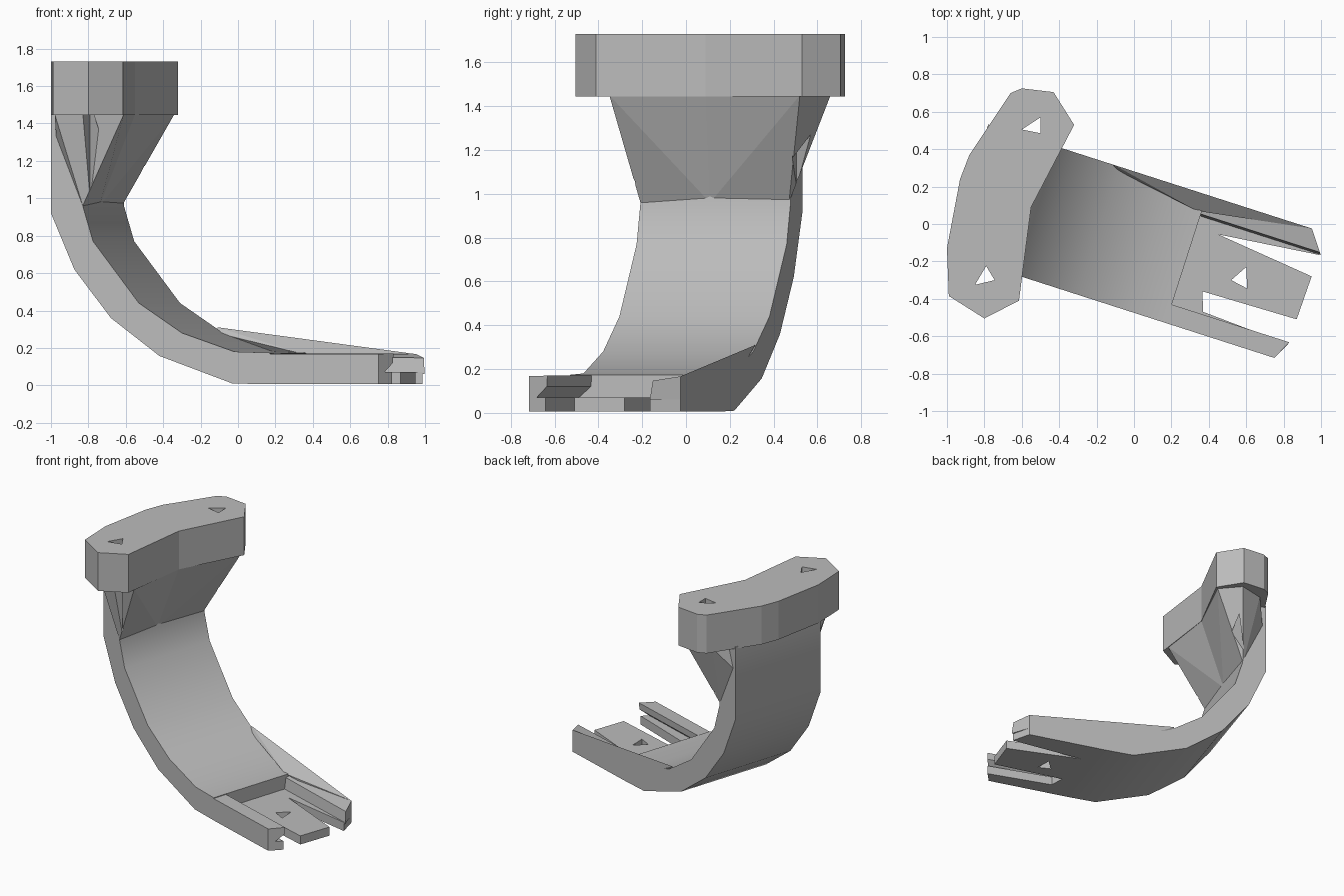
import bpy
import bmesh
from mathutils import Vector

cube = bpy.data.objects.get("Cube")
if cube:
    bpy.data.objects.remove(cube, do_unlink=True)

grey = bpy.data.materials.new("plain grey")
grey.use_nodes = True
colour = (0.5, 0.5, 0.5, 1)
grey.diffuse_color = colour
grey.node_tree.nodes["Principled BSDF"].inputs["Base Color"].default_value = colour

FRONT, BACK = -0.452, 0.268   # side planes of the arm, across its length


def turned(u, v, z):
    """Arm coordinates (along, across, up) to world."""
    return Vector((0.952 * u + 0.306 * v, -0.306 * u + 0.952 * v, z))


def finish(name, bm):
    bmesh.ops.recalc_face_normals(bm, faces=bm.faces)
    mesh = bpy.data.meshes.new(name)
    bm.to_mesh(mesh)
    bm.free()
    mesh.materials.append(grey)
    ob = bpy.data.objects.new(name, mesh)
    bpy.context.collection.objects.link(ob)
    return ob


def loft(name, start, end):
    """Solid between two matching outlines."""
    bm = bmesh.new()
    a = [bm.verts.new(p) for p in start]
    b = [bm.verts.new(p) for p in end]
    bm.faces.new(a)
    bm.faces.new(b)
    for i in range(len(a)):
        j = (i + 1) % len(a)
        bm.faces.new((a[i], a[j], b[j], b[i]))
    return finish(name, bm)


def prism(name, outline, low, high, place=lambda x, y, z: Vector((x, y, z))):
    return loft(name, [place(x, y, low) for x, y in outline],
                [place(x, y, high) for x, y in outline])


def hull(name, points):
    bm = bmesh.new()
    verts = [bm.verts.new(p) for p in points]
    out = bmesh.ops.convex_hull(bm, input=verts)
    spare = [e for e in out["geom_interior"] if isinstance(e, bmesh.types.BMVert)]
    bmesh.ops.delete(bm, geom=spare, context="VERTS")
    return finish(name, bm)


def activate(ob):
    bpy.ops.object.select_all(action="DESELECT")
    ob.select_set(True)
    bpy.context.view_layer.objects.active = ob


def drill(ob, outline, low, high):
    cutter = prism("hole_cutter", outline, low, high)
    cutter.hide_render = True
    mod = ob.modifiers.new("hole", "BOOLEAN")
    mod.operation = "DIFFERENCE"
    mod.solver = "EXACT"
    mod.object = cutter
    activate(ob)
    bpy.ops.object.modifier_apply(modifier=mod.name)
    bpy.data.objects.remove(cutter, do_unlink=True)


# Curved arm: one side profile carried straight across
outer = [(-0.905, 1.46), (-0.905, 0.92), (-0.774, 0.62), (-0.569, 0.36),
         (-0.296, 0.157), (0.113, 0.01), (0.324, 0.006)]
inner = [(0.324, 0.174), (0.124, 0.18), (-0.17, 0.28), (-0.412, 0.44),
         (-0.669, 0.77), (-0.727, 0.96), (-0.73, 1.46)]
profile = outer + inner
arm = loft("curved_arm", [turned(u, FRONT, z) for u, z in profile],
           [turned(u, BACK, z) for u, z in profile])

# Mounting bar on top
bar = prism("top_bar", [
    (-0.60, 0.725), (-0.43, 0.705), (-0.32, 0.53), (-0.55, 0.09),
    (-0.615, -0.41), (-0.80, -0.505), (-0.99, -0.385), (-1.0, -0.13),
    (-0.93, 0.24), (-0.88, 0.37), (-0.66, 0.70)], 1.445, 1.73)

# Flared brackets under the bar
front_flare = hull("front_flare", [
    (-0.83, -0.208, 0.96), (-0.74, -0.21, 1.3), (-0.64, 0.11, 1.255),
    (-0.97, -0.14, 1.3), (-0.86, -0.27, 1.375), (-0.98, -0.25, 1.45),
    (-0.61, -0.35, 1.45), (-0.55, 0.09, 1.45), (-0.92, 0.11, 1.45),
    (-0.74, 0.11, 0.96)])
back_flare = hull("back_flare", [
    (-0.74, 0.11, 0.96), (-0.64, 0.11, 1.255), (-0.63, 0.47, 1.26),
    (-0.62, 0.47, 0.96), (-0.77, 0.51, 1.27), (-0.9, 0.11, 1.3),
    (-0.55, 0.09, 1.45), (-0.47, 0.5, 1.39), (-0.34, 0.52, 1.45),
    (-0.46, 0.66, 1.45), (-0.65, 0.62, 1.45), (-0.9, 0.11, 1.45)])

# Foot plate with a tongue between two slots
plate = prism("foot_plate", [
    (0.324, FRONT), (0.933, FRONT), (0.98, -0.36), (0.496, -0.334),
    (0.458, -0.231), (0.984, -0.219), (0.99, 0.024), (0.445, 0.085),
    (0.99, 0.145), (0.913, BACK), (0.324, BACK)], 0.006, 0.07, turned)

# Side rails along the foot, ends cut at a slant
front_section = [(FRONT, 0.06), (-0.41, 0.07), (-0.352, 0.12),
                 (-0.348, 0.17), (FRONT, 0.168)]
back_section = [(BACK, 0.06), (0.148, 0.06), (0.16, 0.147), (BACK, 0.167)]
front_rail = loft("front_rail", [turned(0.32, v, z) for v, z in front_section],
                  [turned(0.933 + (v - FRONT) * 0.5, v, z) for v, z in front_section])
back_rail = loft("back_rail", [turned(0.32, v, z + 0.005) for v, z in back_section],
                 [turned(0.913 + (BACK - v) * 0.73, v, z) for v, z in back_section])

# Raised ridge on the back edge
ridge = hull("back_ridge", [turned(*p) for p in (
    (-0.2, BACK, 0.31), (0.913, BACK, 0.167), (0.3, 0.17, 0.17),
    (-0.2, 0.25, 0.28), (0.2, BACK, 0.1), (0.9, BACK, 0.1))])

# Three-sided screw holes
back_hole = [(-0.60, 0.505), (-0.50, 0.57), (-0.50, 0.485)]
front_hole = [(-0.79, -0.225), (-0.85, -0.325), (-0.745, -0.30)]
tongue_hole = [(0.52, -0.30), (0.60, -0.23), (0.605, -0.345)]
for part, hole in ((bar, back_hole), (bar, front_hole),
                   (back_flare, back_hole), (front_flare, front_hole)):
    drill(part, hole, 0.9, 1.8)
drill(plate, tongue_hole, -0.1, 0.2)

# Soft curve on the arm, crisp edges elsewhere
activate(arm)
bpy.ops.object.shade_smooth_by_angle(angle=0.52)
